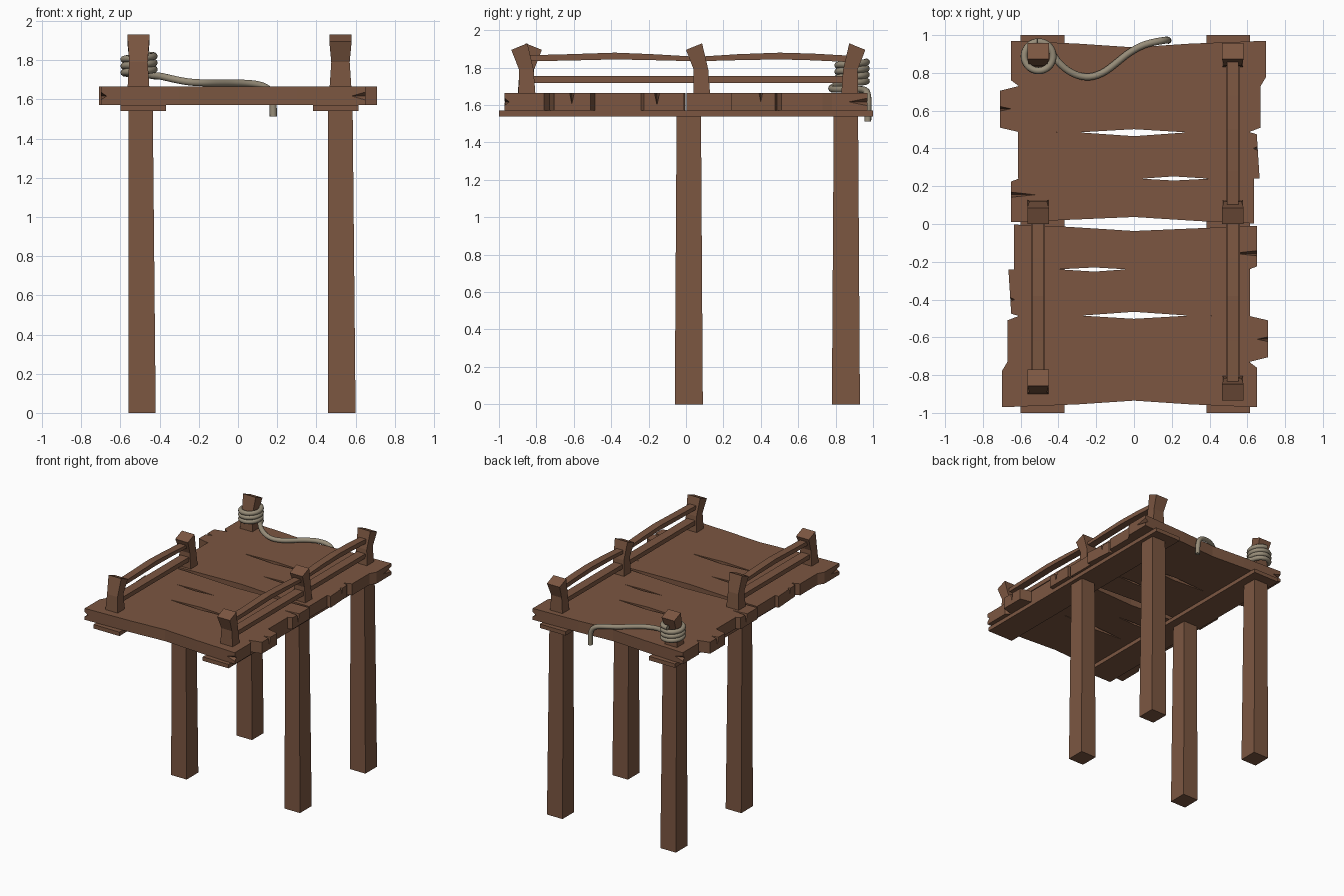
import bpy, bmesh, math
from mathutils import Vector

if "Cube" in bpy.data.objects:
    bpy.data.objects.remove(bpy.data.objects["Cube"])


def material(name, rgb):
    m = bpy.data.materials.new(name)
    m.diffuse_color = (*rgb, 1)
    m.use_nodes = True
    m.node_tree.nodes["Principled BSDF"].inputs["Base Color"].default_value = m.diffuse_color
    return m


WOOD = material("brown wood", (0.2, 0.094, 0.053))
ROPE = material("grey tan rope", (0.31, 0.265, 0.19))
Z0, Z1 = 1.572, 1.665          # deck underside and top


def make(name, verts, faces, mat=WOOD):
    me = bpy.data.meshes.new(name)
    me.from_pydata([tuple(v) for v in verts], [], faces)
    bm = bmesh.new()
    bm.from_mesh(me)
    bmesh.ops.recalc_face_normals(bm, faces=bm.faces)
    bm.to_mesh(me)
    bm.free()
    ob = bpy.data.objects.new(name, me)
    bpy.context.collection.objects.link(ob)
    me.materials.append(mat)
    return ob


def loft(name, rings):
    """Skin a list of equal-sized rings and cap both ends."""
    n = len(rings[0])
    verts = [p for r in rings for p in r]
    faces = [list(range(n)), list(range(len(verts) - n, len(verts)))]
    for k in range(len(rings) - 1):
        for i in range(n):
            j = (i + 1) % n
            faces.append([k*n + i, k*n + j, k*n + n + j, k*n + n + i])
    return make(name, verts, faces)


def rect(x0, x1, y0, y1, z):
    return [(x0, y0, z), (x1, y0, z), (x1, y1, z), (x0, y1, z)]


def cut(ob, tetra):
    """Subtract a four-cornered splinter from a plank."""
    c = make("splinter_cutter", tetra, [(0, 1, 2), (0, 1, 3), (0, 2, 3), (1, 2, 3)])
    c.hide_render = True
    m = ob.modifiers.new("cut", 'BOOLEAN')
    m.operation, m.solver, m.object = 'DIFFERENCE', 'EXACT', c
    bpy.ops.object.select_all(action='DESELECT')
    bpy.context.view_layer.objects.active = ob
    ob.select_set(True)
    bpy.ops.object.modifier_apply(modifier=m.name)
    bpy.data.objects.remove(c)


def corner_split(x, y, lx, ly):
    """Horizontal wedge opening at a plank corner."""
    sx, sy = math.copysign(1, x), math.copysign(1, y)
    a, b = Vector((x - sx*lx, y, 1.617)), Vector((x, y - sy*ly, 1.617))
    c = Vector((x, y, 1.617))
    out = c + 0.5*(c - (a + b)/2)
    d, h = (a - b)*0.25, Vector((0, 0, 0.03))
    return [out + h, out - h, a + d, b - d]


def end_crack(x, y, length):
    """Splinter in the top edge of a plank end."""
    s = math.copysign(1, x)
    return [(x + s*0.01, y - 0.015, Z1 + 0.002), (x + s*0.01, y + 0.015, Z1 + 0.002),
            (x - s*length, y, Z1 + 0.002), (x + s*0.01, y, Z1 - 0.07)]


# Deck: four ragged planks, repeated with a half turn for the other half
planks = [
    [(-.65, .97), (-.3, .955), (0, .935), (.3, .955), (.70, .97), (.70, .78),
     (.67, .73), (-.61, .73), (-.65, .76)],
    [(-.61, .73), (.67, .73), (.67, .51), (.61, .487), (.28, .485), (0, .502),
     (-.29, .485), (-.61, .487), (-.71, .51), (-.71, .705)],
    [(-.615, .487), (-.29, .485), (0, .465), (.28, .485), (.61, .487), (.65, .475),
     (.665, .24), (.40, .24), (.21, .252), (.04, .24), (-.615, .24)],
    [(-.61, .24), (.04, .24), (.21, .23), (.40, .24), (.635, .24), (.635, .003),
     (.35, .015), (0, .037), (-.35, .022), (-.65, .01), (-.65, .225)],
]
corners = {0: [(.70, .97, .03, .10), (-.65, .97, .08, .025)]}
cracks = {1: [(-.71, .61, .06)], 2: [(.655, .40, .025)], 3: [(-.65, .155, .13)]}
for half, s in (("back", 1), ("front", -1)):
    for i, pts in enumerate(planks):
        ob = loft(f"{half}_plank_{i + 1}",
                  [[(s*x, s*y, z) for x, y in pts] for z in (Z0, Z1)])
        for x, y, lx, ly in corners.get(i, []):
            cut(ob, corner_split(s*x, s*y, lx, ly))
        for x, y, length in cracks.get(i, []):
            cut(ob, end_crack(s*x, s*y, length))

# Beams under the deck and the four legs
for side, x0, x1, lx in (("left", -.60, -.367, -.56), ("right", .383, .615, .46)):
    loft(side + "_beam", [rect(x0, x1, -1, 1, 1.54), rect(x0, x1, -1, 1, Z0)])
    for place, y in (("middle", .015), ("back", .855)):
        loft(f"{side}_{place}_leg", [rect(lx, lx + .14, y - .075, y + .075, 0),
                                     rect(lx, lx + .125, y - .065, y + .065, 1.56)])


# Railing posts: waisted, with a slanted top leaning along y
def post(name, x, y, lean):
    def ring(w, a, b, za, zb):
        ya, yb = y + lean*a, y + lean*b
        return [(x - w, ya, za), (x + w, ya, za), (x + w, yb, zb), (x - w, yb, zb)]
    loft(name, [ring(.056, -.045, .045, 1.655, 1.655),
                ring(.047, -.035, .043, 1.79, 1.79),
                ring(.057, -.002, .084, 1.93, 1.895)])


LX, RX = -.508, .523
post("right_front_post", RX, -.85, -1)
post("right_middle_post", RX, .084, -1)
post("right_back_post", RX, .875, 1)
post("left_front_post", LX, -.855, 1)
post("left_middle_post", LX, .084, -1)
post("left_back_post", LX, .875, 1)


# Rails: straight lower bar, bowed upper bar
def rail(name, x, w, path):
    loft(name, [[(x - w, y, z - t), (x + w, y, z - t), (x + w, y, z + t), (x - w, y, z + t)]
                for y, z, t in path])


bow = [(-.85, 1.85, .016), (-.62, 1.855, .017), (-.38, 1.862, .018),
       (-.18, 1.856, .016), (.06, 1.846, .012)]
bow_back = [(.28, 1.856, .016), (.5, 1.862, .018), (.68, 1.857, .018), (.89, 1.846, .017)]
rail("right_upper_rail", RX, .03, bow + bow_back)
rail("left_upper_rail", LX, .03, bow)
rail("right_lower_rail", RX, .037, [(-.85, 1.737, .018), (.88, 1.737, .018)])
rail("left_lower_rail", LX, .037, [(-.85, 1.737, .018), (.08, 1.737, .018)])

# Rope: coil round the back left post, then a tail over the deck edge
turns, steps = 3.25, 78
path = []
for i in range(steps + 1):
    t = i/steps
    a = 2*math.pi*turns*(1 - t) + 0.1
    path.append((-.505 + .077*math.cos(a), .888 + .077*math.sin(a), 1.83 - .11*t))
tail = [(-.40, .855, 1.72), (-.35, .81, 1.708), (-.29, .782, 1.695), (-.23, .776, 1.686),
        (-.16, .80, 1.684), (-.09, .855, 1.684), (-.03, .905, 1.684), (.04, .945, 1.683),
        (.10, .962, 1.677), (.145, .97, 1.662), (.172, .974, 1.63), (.18, .974, 1.58),
        (.18, .972, 1.512)]
cu = bpy.data.curves.new("mooring_rope", 'CURVE')
cu.dimensions = '3D'
cu.bevel_depth = .0185
cu.bevel_resolution = 3
cu.use_fill_caps = True
cu.resolution_u = 3
sp = cu.splines.new('NURBS')
sp.points.add(len(path + tail) - 1)
for p, co in zip(sp.points, path + tail):
    p.co = (*co, 1)
sp.order_u = 3
sp.use_endpoint_u = True
cu.materials.append(ROPE)
rope = bpy.data.objects.new("mooring_rope", cu)
bpy.context.collection.objects.link(rope)
bpy.ops.object.select_all(action='DESELECT')
bpy.context.view_layer.objects.active = rope
rope.select_set(True)
bpy.ops.object.convert(target='MESH')
bpy.ops.object.shade_smooth_by_angle(angle=math.radians(50))
